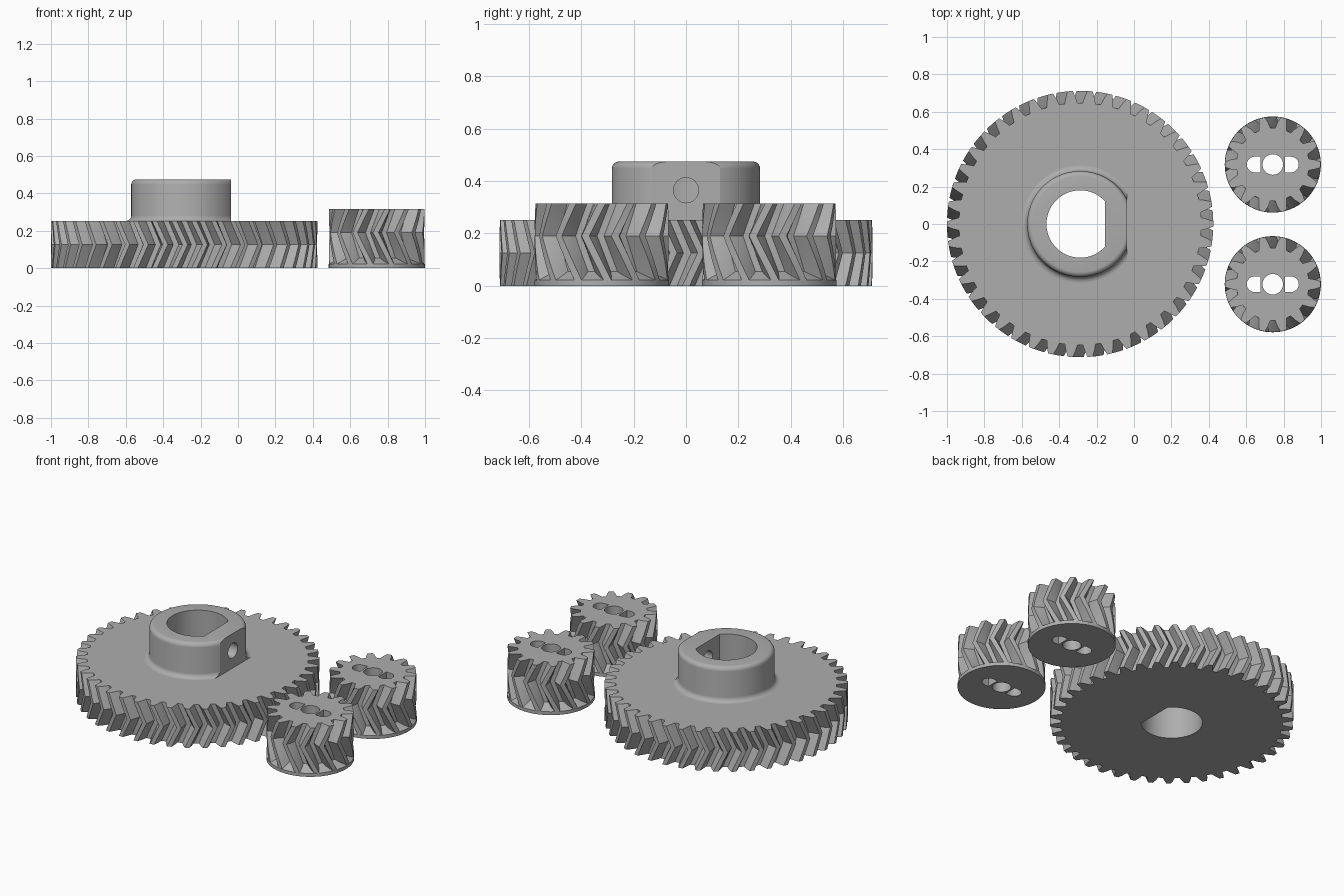
import bpy, bmesh
from math import pi, sin, cos, radians

if "Cube" in bpy.data.objects:
    bpy.data.objects.remove(bpy.data.objects["Cube"])

grey = bpy.data.materials.new("light grey plastic")
grey.use_nodes = True
COLOUR = (0.42, 0.42, 0.42, 1)
grey.diffuse_color = COLOUR
grey.node_tree.nodes["Principled BSDF"].inputs["Base Color"].default_value = COLOUR


def loft(name, rings, centre=(0, 0)):
    """Closed solid through equal-length rings of (x, y, z) points."""
    bm = bmesh.new()
    loops = [[bm.verts.new(p) for p in ring] for ring in rings]
    for low, high in zip(loops, loops[1:]):
        for i in range(len(low)):
            j = (i + 1) % len(low)
            bm.faces.new((low[i], low[j], high[j], high[i]))
    bm.faces.new(loops[0][::-1])
    bm.faces.new(loops[-1])
    bmesh.ops.recalc_face_normals(bm, faces=bm.faces)
    mesh = bpy.data.meshes.new(name)
    bm.to_mesh(mesh)
    bm.free()
    mesh.materials.append(grey)
    ob = bpy.data.objects.new(name, mesh)
    ob.location = (*centre, 0)
    bpy.context.collection.objects.link(ob)
    return ob


def lathe(name, profile, centre, segments=96):
    turn = [2 * pi * i / segments for i in range(segments)]
    return loft(name, [[(r * cos(a), r * sin(a), z) for a in turn] for r, z in profile], centre)


def prism(name, outline, centre, z0=-0.1, z1=0.7):
    return loft(name, [[(x, y, z) for x, y in outline] for z in (z0, z1)], centre)


def herringbone(name, centre, teeth, root, tip, z0, z1, half, hand):
    """Toothed body whose helix reverses one half-width below its top."""
    pitch = 2 * pi / teeth
    middle = (root + tip) / 2
    tooth = [(-0.35, root), (-0.25, middle), (-0.13, tip),
             (0.13, tip), (0.25, middle), (0.35, root)]
    mid = z1 - half
    levels = [z0 + (mid - z0) * i / 4 for i in range(4)]
    levels += [mid + half * i / 4 for i in range(5)]
    rings = []
    for z in levels:
        twist = hand * 0.55 * pitch * (1 - abs(z - mid) / half)
        ring = []
        for t in range(teeth):
            for f, r in tooth:
                a = pi / 2 + (t + 0.5 + f) * pitch + twist
                ring.append((r * cos(a), r * sin(a), z))
        rings.append(ring)
    return loft(name, rings, centre)


def cut(targets, cutters):
    for ob in targets:
        bpy.context.view_layer.objects.active = ob
        for cutter in cutters:
            mod = ob.modifiers.new("cut", 'BOOLEAN')
            mod.operation = 'DIFFERENCE'
            mod.solver = 'EXACT'
            mod.object = cutter
            bpy.ops.object.modifier_apply(modifier=mod.name)
    for cutter in cutters:
        bpy.data.objects.remove(cutter)


def arc(radius, start, end, steps, cx=0, cy=0):
    span = [start + (end - start) * i / steps for i in range(steps + 1)]
    return [(cx + radius * cos(a), cy + radius * sin(a)) for a in span]


def box(x0, x1, y, centre, z0):
    return prism("flat_cutter", [(x0, -y), (x1, -y), (x1, y), (x0, y)], centre, z0)


parts = []

# Large gear and its hub, with filleted foot and rounded rim
BIG = (-0.288, 0)
wheel = herringbone("large_gear", BIG, 42, 0.648, 0.712, 0, 0.252, 0.126, 1)
foot = arc(0.03, 1.5 * pi, pi, 5, 0.313, 0.282)
rim = arc(0.028, 0, pi / 2, 5, 0.255, 0.447)
hub = lathe("large_gear_hub", [(0.313, 0.22)] + foot + rim, BIG)
cut([hub], [box(0.251, 0.5, 0.5, BIG, 0.1)])

# D-shaped bore through wheel and hub
edge = 0.743
bore = prism("bore_cutter", arc(0.18, edge, 2 * pi - edge, 72), BIG)
cut([wheel, hub], [bore])

# Set-screw hole through the flat of the hub
screw = lathe("screw_cutter", [(0.048, 0.05), (0.048, 0.4)], BIG, 32)
screw.rotation_euler.y = pi / 2
screw.location.z = 0.365
bpy.context.view_layer.update()
cut([hub], [screw])
parts += [wheel, hub]

# Two small gears with flange, shaft hole and two round-ended slots
for side, y in (("back", 0.318), ("front", -0.322)):
    pos = (0.742, y)
    body = herringbone(side + "_small_gear", pos, 14, 0.195, 0.256, 0.015, 0.315, 0.125, -1)
    flange = lathe(side + "_small_gear_flange",
                   [(0.257, 0), (0.257, 0.022), (0.195, 0.055)], pos)
    cutters = [prism("shaft_cutter", arc(0.055, 0, 2 * pi * 39 / 40, 39), pos)]
    for sign in (-1, 1):
        end = arc(0.042, -pi / 2, pi / 2, 12, 0.097)
        outline = [(0.066, -0.042)] + end + [(0.066, 0.042)]
        cutters.append(prism("slot_cutter", [(sign * u, v) for u, v in outline], pos))
    cut([body, flange], cutters)
    parts += [body, flange]

# Smooth the round walls, keep the edges crisp
for ob in parts:
    bpy.ops.object.select_all(action='DESELECT')
    ob.select_set(True)
    bpy.context.view_layer.objects.active = ob
    bpy.ops.object.shade_smooth_by_angle(angle=radians(25))
